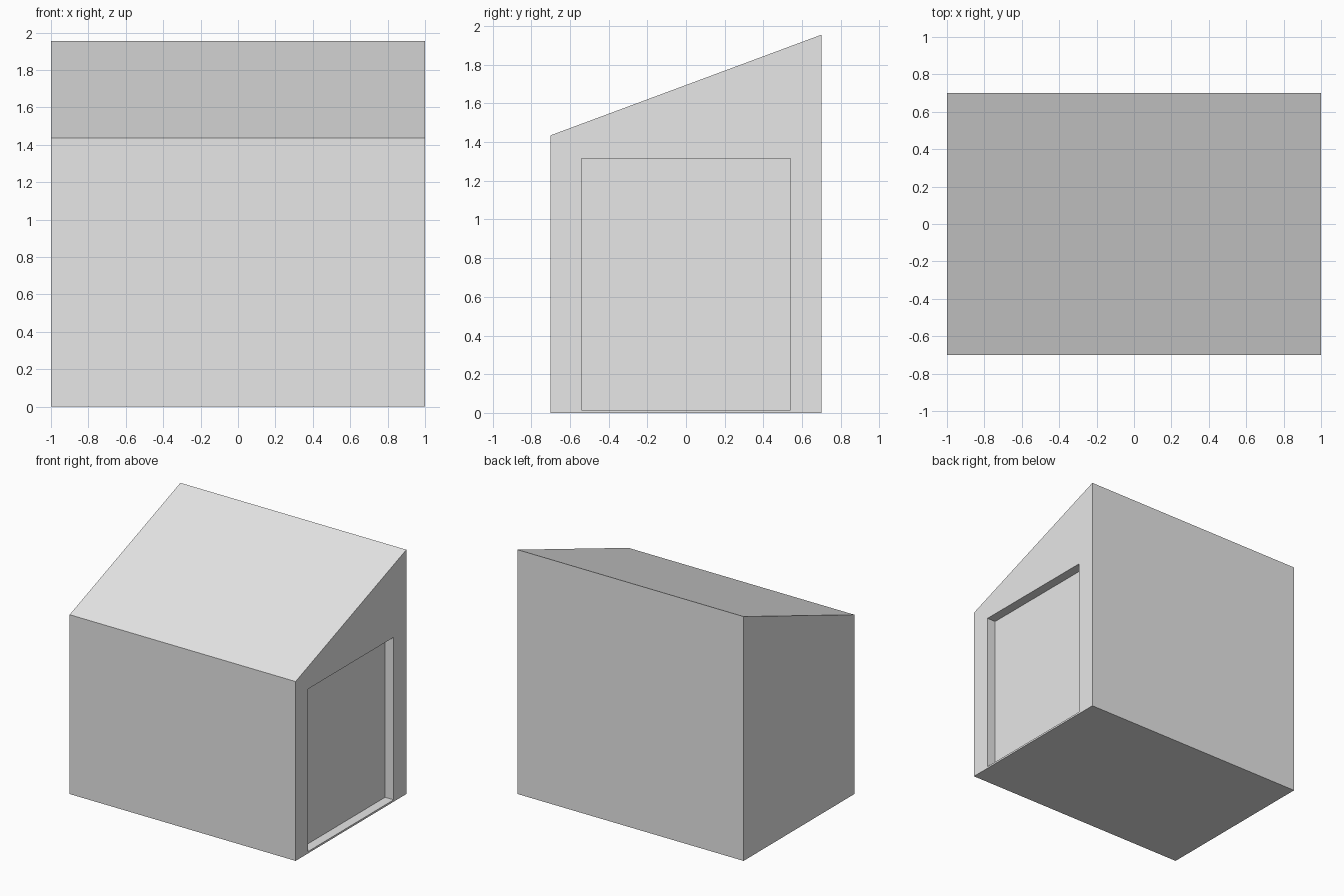
import bpy
import bmesh
from mathutils import Matrix, Vector

cube = bpy.data.objects.get("Cube")
if cube:
    bpy.data.objects.remove(cube, do_unlink=True)

HALF_X, HALF_Y = 1.0, 0.7
FRONT_Z, BACK_Z = 1.435, 1.955
DOOR_HALF, DOOR_BOTTOM, DOOR_TOP, DOOR_DEPTH = 0.54, 0.015, 1.315, 0.076

grey = bpy.data.materials.new("plain_grey")
grey.use_nodes = True
colour = (0.8, 0.8, 0.8, 1)
grey.diffuse_color = colour
grey.node_tree.nodes["Principled BSDF"].inputs["Base Color"].default_value = colour


def extruded(name, outline, x0, x1):
    """Solid made by sweeping a (y, z) outline along x."""
    bm = bmesh.new()
    face = bm.faces.new([bm.verts.new((x0, y, z)) for y, z in outline])
    swept = bmesh.ops.extrude_face_region(bm, geom=[face])["geom"]
    verts = [v for v in swept if isinstance(v, bmesh.types.BMVert)]
    bmesh.ops.translate(bm, vec=(x1 - x0, 0, 0), verts=verts)
    bmesh.ops.recalc_face_normals(bm, faces=bm.faces)
    mesh = bpy.data.meshes.new(name)
    bm.to_mesh(mesh)
    bm.free()
    mesh.materials.append(grey)
    obj = bpy.data.objects.new(name, mesh)
    bpy.context.collection.objects.link(obj)
    return obj


# Shed body with a single sloping roof
shed = extruded("shed_body", [(-HALF_Y, 0), (HALF_Y, 0), (HALF_Y, BACK_Z),
                              (-HALF_Y, FRONT_Z)], -HALF_X, HALF_X)

# Shallow doorway recess in the side wall
cutter = extruded("doorway_cutter", [(-DOOR_HALF, DOOR_BOTTOM), (DOOR_HALF, DOOR_BOTTOM),
                                     (DOOR_HALF, DOOR_TOP), (-DOOR_HALF, DOOR_TOP)],
                  HALF_X - DOOR_DEPTH, HALF_X + DOOR_DEPTH)
cutter.hide_render = True
cut = shed.modifiers.new("doorway", "BOOLEAN")
cut.operation = "DIFFERENCE"
cut.solver = "EXACT"
cut.object = cutter

# Bake the cut and drop the helper
bpy.context.view_layer.objects.active = shed
shed.select_set(True)
bpy.ops.object.modifier_apply(modifier=cut.name)
bpy.data.objects.remove(cutter, do_unlink=True)
